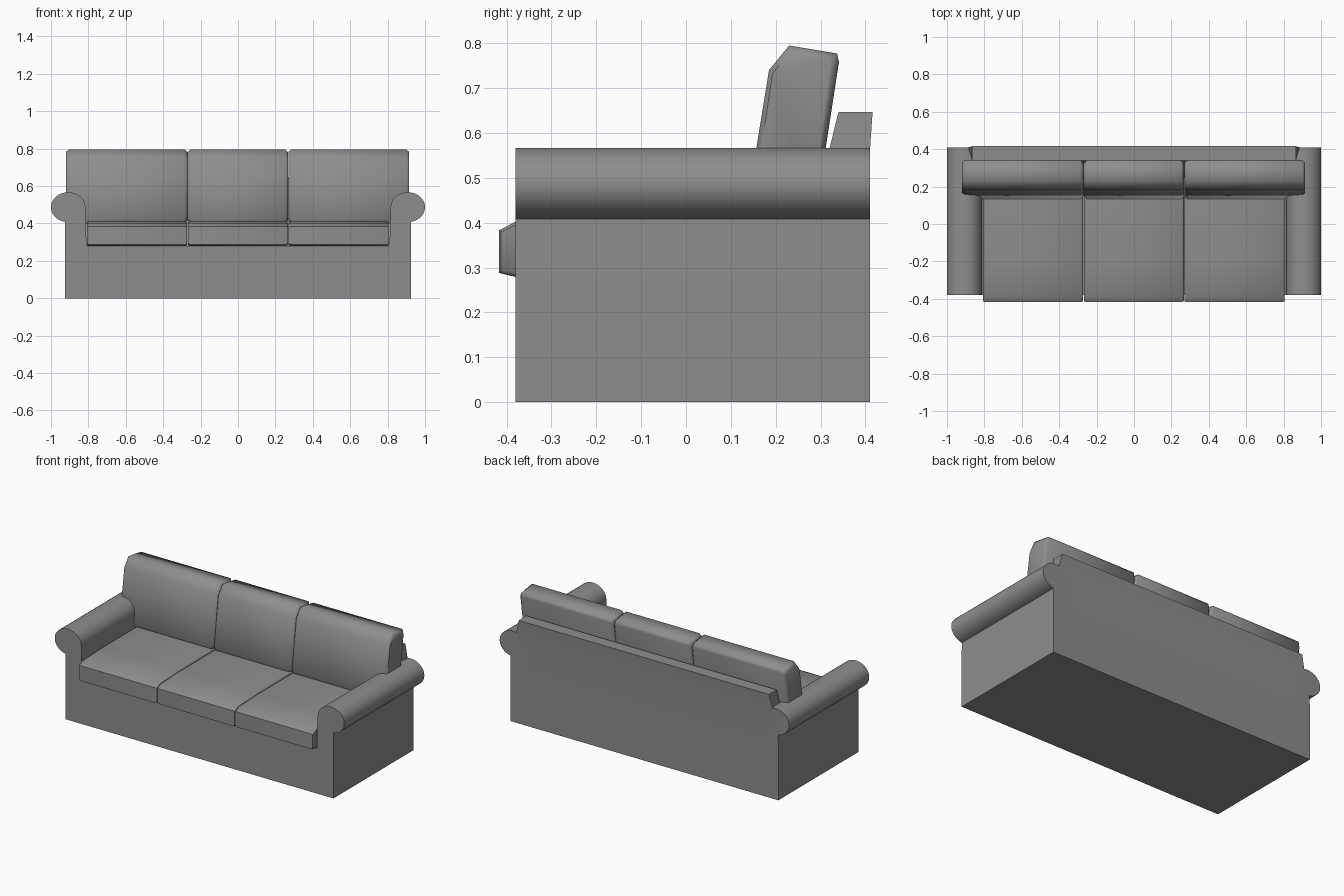
import bpy, bmesh
from math import sin, cos, radians

cube = bpy.data.objects.get("Cube")
if cube:
    bpy.data.objects.remove(cube, do_unlink=True)

# Single upholstery colour
fabric = bpy.data.materials.new("grey_fabric")
fabric.use_nodes = True
grey = (0.27, 0.27, 0.27, 1)
fabric.diffuse_color = grey
fabric.node_tree.nodes["Principled BSDF"].inputs["Base Color"].default_value = grey


def loft(name, rings, angle=30):
    """Skin a list of matching closed rings and cap both ends."""
    bm = bmesh.new()
    loops = [[bm.verts.new(p) for p in ring] for ring in rings]
    for a, b in zip(loops, loops[1:]):
        for i in range(len(a)):
            j = (i + 1) % len(a)
            bm.faces.new((a[i], a[j], b[j], b[i]))
    bm.faces.new(loops[0])
    bm.faces.new(loops[-1])
    bmesh.ops.recalc_face_normals(bm, faces=bm.faces)
    mesh = bpy.data.meshes.new(name)
    bm.to_mesh(mesh)
    bm.free()
    mesh.materials.append(fabric)
    obj = bpy.data.objects.new(name, mesh)
    bpy.context.collection.objects.link(obj)
    bpy.ops.object.select_all(action='DESELECT')
    bpy.context.view_layer.objects.active = obj
    obj.select_set(True)
    bpy.ops.object.shade_smooth_by_angle(angle=radians(angle))
    return obj


def cushion(name, profile, x0, x1, inset):
    """Extrude a (y, z) profile along x with softened ends."""
    cy = sum(p[0] for p in profile) / len(profile)
    cz = sum(p[1] for p in profile) / len(profile)
    ys = max(abs(p[0] - cy) for p in profile)
    zs = max(abs(p[1] - cz) for p in profile)
    rings = []
    for x, d in ((x0, inset), (x0 + inset, 0), (x1 - inset, 0), (x1, inset)):
        rings.append([(x, cy + (y - cy) * (1 - d / ys), cz + (z - cz) * (1 - d / zs))
                      for y, z in profile])
    return loft(name, rings, 50)


FRONT, BACK, DECK = -0.38, 0.41, 0.28

# Base box
base = [(-0.925, 0), (0.925, 0), (0.925, DECK), (-0.925, DECK)]
loft("base", [[(x, y, z) for x, z in base] for y in (FRONT, BACK)])

# Rolled arms
arc = [radians(-80 + 260 * i / 24) for i in range(25)]
arm = [(0.81, DECK), (0.925, DECK)]
arm += [(0.908 + 0.092 * cos(a), 0.487 + 0.08 * sin(a)) for a in arc]
for side, s in (("left", 1), ("right", -1)):
    loft(side + "_arm", [[(s * x, y, z) for x, z in arm] for y in (FRONT, BACK)])

# Backrest, slightly narrower along its top edge
back = [(0.25, DECK), (0.34, 0.647), (0.416, 0.647), (BACK, 0.56), (BACK, DECK)]
loft("backrest", [[(s * (0.865 if z > 0.6 else 0.885), y, z) for y, z in back]
                  for s in (-1, 1)])

# Seat and back cushions
seat = [(-0.417, 0.288), (-0.417, 0.383), (-0.38, 0.402), (-0.2, 0.41),
        (0.28, 0.41), (0.28, 0.279), (-0.38, 0.279)]
pillow = [(0.15, 0.4), (0.134, 0.425), (0.185, 0.74), (0.23, 0.795),
          (0.337, 0.777), (0.341, 0.758), (0.286, 0.4)]
spans = (("right", -0.81, -0.27), ("middle", -0.27, 0.268), ("left", 0.268, 0.807))
for side, x0, x1 in spans:
    cushion(side + "_seat_cushion", seat, x0 + 0.002, x1 - 0.002, 0.008)
    # Outer back cushions reach over the arms
    b0 = -0.92 if side == "right" else x0 + 0.001
    b1 = 0.915 if side == "left" else x1 - 0.001
    cushion(side + "_back_cushion", pillow, b0, b1, 0.015)
